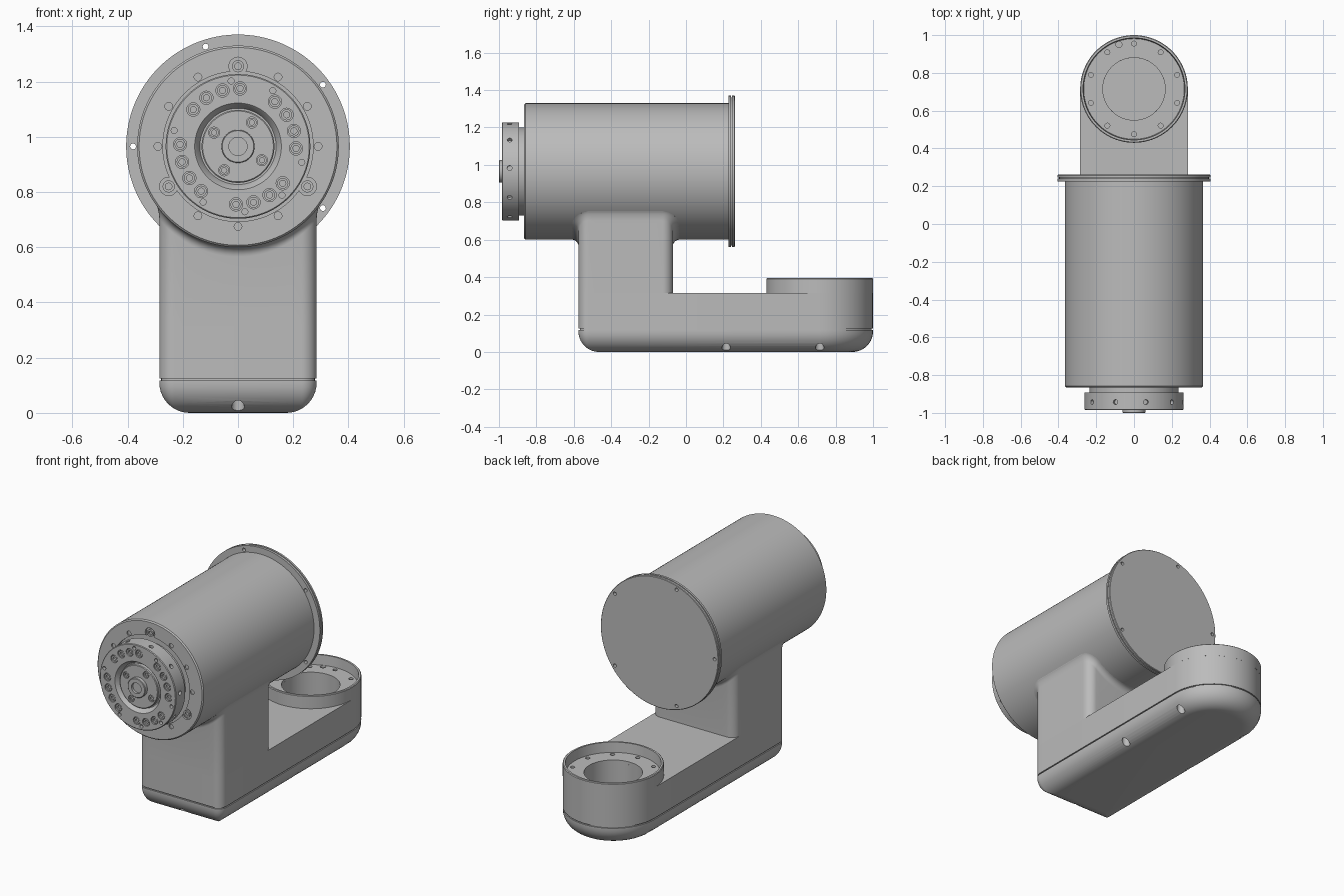
import bpy, bmesh, math
from mathutils import Vector, Matrix

cube = bpy.data.objects.get("Cube")
if cube:
    bpy.data.objects.remove(cube)

grey = bpy.data.materials.new("machined_grey")
grey.use_nodes = True
grey.diffuse_color = (0.5, 0.5, 0.5, 1)
grey.node_tree.nodes["Principled BSDF"].inputs["Base Color"].default_value = (0.5, 0.5, 0.5, 1)

AZ = 0.965          # height of the motor axis
BODY_R = 0.365
HALF_W = 0.285      # half width of arm and leg
CUP_Y = 0.715       # centre of the cup
FRONT_Y = -0.575


def finish(bm, name):
    bmesh.ops.remove_doubles(bm, verts=bm.verts, dist=1e-5)
    bmesh.ops.recalc_face_normals(bm, faces=bm.faces)
    mesh = bpy.data.meshes.new(name)
    bm.to_mesh(mesh)
    bm.free()
    ob = bpy.data.objects.new(name, mesh)
    bpy.context.collection.objects.link(ob)
    mesh.materials.append(grey)
    return ob


def loft(name, rings, closed=False):
    """Skin a stack of point rings; cap the ends, or join last to first."""
    bm = bmesh.new()
    rows = [[bm.verts.new(p) for p in ring] for ring in rings]
    n = len(rows[0])
    pairs = list(zip(rows, rows[1:]))
    if closed:
        pairs.append((rows[-1], rows[0]))
    else:
        bm.faces.new(rows[0])
        bm.faces.new(rows[-1])
    for a, b in pairs:
        for i in range(n):
            j = (i + 1) % n
            bm.faces.new((a[i], a[j], b[j], b[i]))
    return finish(bm, name)


def lathe(name, profile, axis="Y", centre=(0, 0, AZ), closed=False, seg=96):
    """Turn (radius, position) points about an axis through centre."""
    rings = []
    for r, t in profile:
        ring = []
        for i in range(seg):
            a = math.tau * i / seg
            u, v = r * math.cos(a), r * math.sin(a)
            ring.append(Vector((u, t, v) if axis == "Y" else (u, v, t)) + Vector(centre))
        rings.append(ring)
    return loft(name, rings, closed)


def polar(radius, angles, y):
    """Points around the motor axis."""
    return [Vector((radius * math.cos(math.radians(a)), y, AZ + radius * math.sin(math.radians(a))))
            for a in angles]


def drill(target, points, radius, depth, direction=(0, 1, 0), seg=20):
    """Cut holes centred on the points; direction None means radial."""
    bm = bmesh.new()
    for p in points:
        d = Vector(direction) if direction else Vector((p.x, 0, p.z - AZ))
        rot = d.to_track_quat("Z", "Y").to_matrix().to_4x4()
        bmesh.ops.create_cone(bm, cap_ends=True, segments=seg, radius1=radius, radius2=radius,
                              depth=2 * depth, matrix=Matrix.Translation(p) @ rot)
    cutter = finish(bm, "hole_cutter")
    cutter.hide_render = True
    mod = target.modifiers.new("holes", "BOOLEAN")
    mod.operation, mod.solver, mod.object = "DIFFERENCE", "EXACT", cutter
    bpy.context.view_layer.objects.active = target
    bpy.ops.object.modifier_apply(modifier=mod.name)
    bpy.data.objects.remove(cutter)


def bolts(name, points, r, y_out):
    """Socket head bolts facing the front."""
    for p in points:
        lathe(name, [(r, y_out + 0.03), (r, y_out), (r * 0.55, y_out), (r * 0.55, y_out + 0.012)],
              centre=(p.x, 0, p.z), seg=16)


def outline(y0, y1, r_front, r_back, inset=0.0, seg=12):
    """Rounded rectangle, front edge at y0 and back edge at y1."""
    pts = []
    for k, (sx, back) in enumerate(((1, True), (-1, True), (-1, False), (1, False))):
        r = max((r_back if back else r_front) - inset, 0.001)
        cx = sx * (HALF_W - inset - r)
        cy = y1 - inset - r if back else y0 + inset + r
        for i in range(seg + 1):
            a = math.pi / 2 * (k + i / seg)
            pts.append(Vector((cx + r * math.cos(a), cy + r * math.sin(a), 0)))
    return pts


def at_height(pts, z):
    return [Vector((p.x, p.y, z)) for p in pts]


def arm_ring(inset, z):
    return at_height(outline(FRONT_Y, 1.0, 0.055, HALF_W, inset), z)


# Bottom cover with a rounded lower edge
ROUND = 0.11
cover_rings = []
for i in range(11):
    a = math.pi / 2 * i / 10
    cover_rings.append(arm_ring(ROUND * (1 - math.sin(a)), ROUND * (1 - math.cos(a))))
cover = loft("bottom_cover", cover_rings + [arm_ring(0, 0.117)])
screw_x = HALF_W - 0.044
drill(cover, [Vector((s * screw_x, y, 0)) for s in (1, -1) for y in (0.215, CUP_Y)]
      + [Vector((0, FRONT_Y + 0.044, 0))], 0.023, 0.07, (0, 0, 1))

# Arm above a thin seam
arm = loft("lower_arm", [arm_ring(0.007, 0.117), arm_ring(0.007, 0.124),
                         arm_ring(0, 0.124), arm_ring(0, 0.315)])
drill(arm, [Vector((0, CUP_Y, 0.33))], 0.165, 0.2, (0, 0, 1), 64)

# Cup with a recessed bolt floor
cup = lathe("joint_cup", [(0.165, 0.315), (HALF_W, 0.315), (HALF_W, 0.391), (0.281, 0.395),
                          (0.270, 0.395), (0.266, 0.333), (0.165, 0.333)],
            "Z", (0, CUP_Y, 0), closed=True)
cup_holes = [Vector((0.24 * math.cos(math.radians(a)), CUP_Y + 0.24 * math.sin(math.radians(a)), 0.333))
             for a in range(90, 450, 36)]
drill(cup, cup_holes, 0.013, 0.012, (0, 0, 1))
drill(cup, [Vector((-0.08, CUP_Y + 0.235, 0.333))], 0.016, 0.014, (0, 0, 1))

# Leg, with a fillet that follows the underside of the motor body
edge = outline(FRONT_Y, -0.07, 0.055, 0.055)
outer = outline(FRONT_Y, -0.07, 0.055, 0.055, -1.0)
path = []
for i, p in enumerate(edge):
    q = edge[(i + 1) % len(edge)]
    n0, n1 = outer[i] - p, outer[(i + 1) % len(edge)] - q
    steps = max(1, round((q - p).length / 0.03))
    path += [(p.lerp(q, s / steps), n0.lerp(n1, s / steps)) for s in range(steps)]
FILLET = 0.035


def leg_ring(offset, drop):
    ring = []
    for p, n in path:
        x, y = p.x + 0.3 * offset * n.x, p.y + offset * n.y
        ring.append(Vector((x, y, AZ - math.sqrt(BODY_R ** 2 - x * x) - drop)))
    return ring


leg_rings = [[Vector((p.x, p.y, 0.315)) for p, n in path]]
for i in range(8):
    a = math.pi / 2 * i / 7
    leg_rings.append(leg_ring(FILLET * (1 - math.cos(a)), FILLET * (1 - math.sin(a))))
leg_rings.append(leg_ring(FILLET, -0.02))
loft("leg", leg_rings)

# Motor body with a recessed front face
body = lathe("motor_body", [(0.272, -0.853), (0.272, -0.865), (0.358, -0.865),
                            (BODY_R, -0.858), (BODY_R, 0.226)], seg=128)
ears = (90, 210, 330)
drill(body, polar(0.29, ears, -0.865), 0.033, 0.011, seg=32)
drill(body, polar(0.29, [a for a in range(0, 360, 30) if a not in ears], -0.865), 0.014, 0.008)
bolts("ear_bolt", polar(0.29, ears, 0), 0.022, -0.864)

# Rear flange and cover plate with a groove between
flange = lathe("rear_flange", [(0.405, 0.226), (0.405, 0.240), (0.396, 0.240), (0.396, 0.246),
                               (0.405, 0.246), (0.405, 0.258), (0.402, 0.261)], seg=128)
drill(flange, polar(0.38, range(36, 396, 72), 0.24), 0.0105, 0.1)

# Output hub: neck, ring, centre disc and boss
lathe("hub_neck", [(0.235, -0.85), (0.235, -0.90)])
hub = lathe("output_hub", [(0.13, -0.897), (0.258, -0.897), (0.262, -0.893), (0.262, -0.981),
                           (0.258, -0.985), (0.157, -0.985), (0.153, -0.981), (0.138, -0.95),
                           (0.13, -0.95)], closed=True)
ring_angles = [g + s for g in range(0, 360, 90) for s in (-2, 15.5, 33, 50.5)]
drill(hub, polar(0.21, ring_angles, -0.985), 0.024, 0.014)
drill(hub, polar(0.238, (58, 96, 166, 238, 276, 312, 346), -0.985), 0.011, 0.02)
drill(hub, polar(0.262, range(4, 364, 36), -0.943), 0.013, 0.02, None)
bolts("hub_bolt", polar(0.21, ring_angles, 0), 0.020, -0.982)

disc = lathe("centre_disc", [(0.132, -0.90), (0.132, -0.972), (0.128, -0.976)])
disc_angles = range(60, 420, 90)
drill(disc, polar(0.1, disc_angles, -0.976), 0.02, 0.01)
bolts("disc_bolt", polar(0.1, disc_angles, 0), 0.017, -0.974)
lathe("centre_boss", [(0.06, -0.97), (0.06, -0.997), (0.057, -1.0), (0.033, -1.0), (0.033, -0.985)], seg=48)

# Smooth round surfaces, keep machined edges crisp
bpy.ops.object.select_all(action="DESELECT")
for ob in bpy.context.collection.objects:
    if ob.type == "MESH" and grey.name in ob.data.materials:
        ob.select_set(True)
        bpy.context.view_layer.objects.active = ob
bpy.ops.object.shade_smooth_by_angle(angle=math.radians(30))
